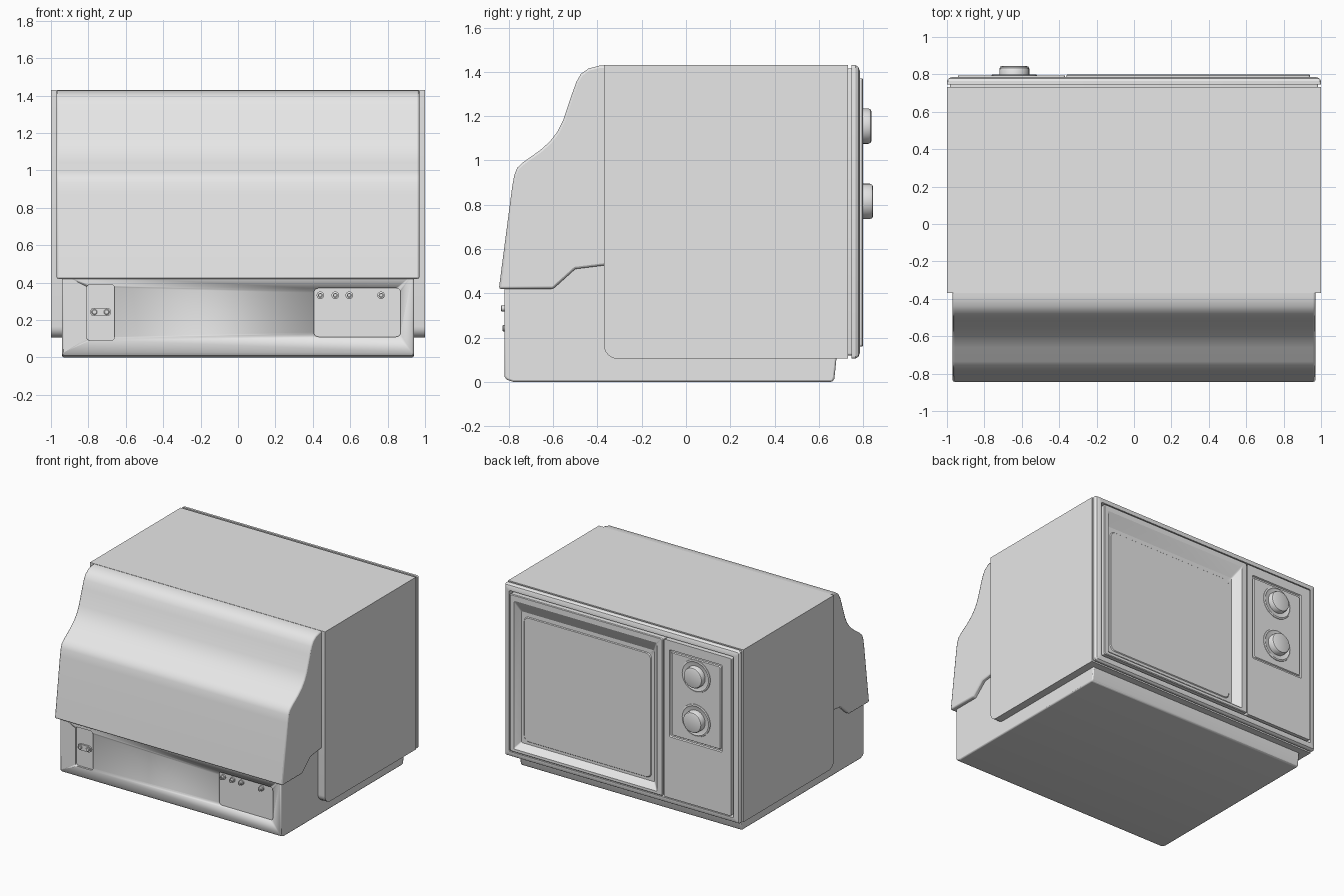
import bpy, bmesh, math

cube = bpy.data.objects.get("Cube")
if cube:
    bpy.data.objects.remove(cube, do_unlink=True)

grey = bpy.data.materials.new("plain_grey")
grey.use_nodes = True
grey.diffuse_color = (0.8, 0.8, 0.8, 1)
grey.node_tree.nodes["Principled BSDF"].inputs["Base Color"].default_value = (0.8, 0.8, 0.8, 1)


def loft(name, loops, closed=False, angle=35):
    """Skin matching loops of points; cap the ends, or join last to first."""
    bm = bmesh.new()
    rings = [[bm.verts.new(p) for p in loop] for loop in loops]
    n = len(rings[0])
    pairs = list(zip(rings, rings[1:]))
    if closed:
        pairs.append((rings[-1], rings[0]))
    else:
        bm.faces.new(rings[0])
        bm.faces.new(rings[-1])
    for a, b in pairs:
        for i in range(n):
            j = (i + 1) % n
            bm.faces.new((a[i], a[j], b[j], b[i]))
    bmesh.ops.recalc_face_normals(bm, faces=bm.faces)
    mesh = bpy.data.meshes.new(name)
    bm.to_mesh(mesh)
    bm.free()
    mesh.materials.append(grey)
    mesh.polygons.foreach_set("use_smooth", [True] * len(mesh.polygons))
    mesh.set_sharp_from_angle(angle=math.radians(angle))
    obj = bpy.data.objects.new(name, mesh)
    bpy.context.scene.collection.objects.link(obj)
    return obj


def rect(y, x0, x1, z0, z1, r=0.01, seg=4):
    """Rounded rectangle facing along y."""
    pts = []
    corners = ((x1 - r, z1 - r), (x0 + r, z1 - r), (x0 + r, z0 + r), (x1 - r, z0 + r))
    for k, (cx, cz) in enumerate(corners):
        for s in range(seg + 1):
            a = math.pi / 2 * (k + s / seg)
            pts.append((cx + r * math.cos(a), y, cz + r * math.sin(a)))
    return pts


def turned(name, x, z, steps, n=32):
    """Round part along y from (radius, y) steps."""
    return loft(name, [[(x + r * math.cos(2 * math.pi * i / n), y,
                         z + r * math.sin(2 * math.pi * i / n)) for i in range(n)]
                       for r, y in steps])


def extrude_x(name, profile, half, bevel=0.0):
    obj = loft(name, [[(x, y, z) for y, z in profile] for x in (-half, half)])
    if bevel:
        mod = obj.modifiers.new("soft_edges", 'BEVEL')
        mod.width, mod.segments = bevel, 2
        mod.limit_method, mod.angle_limit = 'ANGLE', math.radians(40)
    return obj


def cut(target, cutter):
    mod = target.modifiers.new("recess", 'BOOLEAN')
    mod.operation, mod.solver, mod.object = 'DIFFERENCE', 'EXACT', cutter
    cutter.hide_render = True
    bpy.context.view_layer.objects.active = target
    bpy.ops.object.modifier_apply(modifier=mod.name)
    bpy.data.objects.remove(cutter, do_unlink=True)


# Cabinet with rounded lower rear corner
corner = [(-0.31 - 0.06 * math.sin(a), 0.165 - 0.06 * math.cos(a))
          for a in [math.pi / 2 * i / 6 for i in range(7)]]
extrude_x("cabinet", corner + [(-0.37, 1.43), (0.732, 1.43), (0.732, 0.105)], 1.0)
loft("cabinet_groove", [rect(y, -0.985, 0.985, 0.12, 1.415) for y in (0.72, 0.747)])

# Curved rear hood
extrude_x("rear_hood", [
    (-0.30, 1.428), (-0.39, 1.428), (-0.44, 1.415), (-0.475, 1.39), (-0.495, 1.355),
    (-0.515, 1.30), (-0.555, 1.18), (-0.58, 1.13), (-0.615, 1.085), (-0.66, 1.045),
    (-0.735, 0.992), (-0.762, 0.967), (-0.775, 0.935), (-0.785, 0.88), (-0.845, 0.42),
    (-0.60, 0.42), (-0.50, 0.51), (-0.30, 0.535)], 0.97, 0.01)

# Base
base = extrude_x("base", [
    (-0.82, 0.45), (-0.82, 0.025), (-0.81, 0.01), (-0.78, 0.0), (0.66, 0.0),
    (0.67, 0.015), (0.685, 0.16), (-0.30, 0.54), (-0.50, 0.53), (-0.61, 0.45)], 0.94, 0.008)
bpy.context.view_layer.objects.active = base
bpy.ops.object.modifier_apply(modifier="soft_edges")

# Power and connector recesses in the base
cut(base, loft("power_cutter", [rect(y, -0.81, -0.66, 0.09, 0.39, 0.02) for y in (-0.9, -0.805)]))
cut(base, loft("jack_cutter", [rect(y, 0.405, 0.87, 0.11, 0.37, 0.025) for y in (-0.9, -0.805)]))
loft("power_socket", [rect(y, -0.79, -0.68, 0.22, 0.265, 0.02) for y in (-0.80, -0.818)])
for side in (-1, 1):
    turned("power_pin", -0.735 + side * 0.033, 0.2425,
           [(0.015, -0.80), (0.015, -0.825), (0.011, -0.828)], 16)
for x in (0.44, 0.52, 0.595, 0.765):
    turned("jack", x, 0.332, [(0.02, -0.80), (0.02, -0.815), (0.013, -0.817),
                              (0.013, -0.834), (0.007, -0.836), (0.007, -0.822)], 16)

# Front rim
loft("front_rim", [
    rect(0.747, -1, 1, 0.105, 1.43, 0.012), rect(0.765, -1, 1, 0.105, 1.43, 0.012),
    rect(0.778, -0.992, 0.992, 0.113, 1.422, 0.012),
    rect(0.785, -0.975, 0.975, 0.13, 1.405, 0.012),
    rect(0.785, -0.955, 0.955, 0.147, 1.385, 0.01),
    rect(0.747, -0.955, 0.955, 0.147, 1.385, 0.01)], closed=True, angle=25)

# Screen surround with sloping walls and raised screen
loft("screen_surround", [
    rect(0.735, -0.36, 0.94, 0.16, 1.37), rect(0.795, -0.36, 0.94, 0.16, 1.37),
    rect(0.80, -0.355, 0.935, 0.165, 1.365),
    rect(0.80, -0.315, 0.905, 0.185, 1.325),
    rect(0.752, -0.26, 0.875, 0.225, 1.235),
    rect(0.752, -0.235, 0.85, 0.245, 1.205, 0.04),
    rect(0.758, -0.23, 0.845, 0.25, 1.20, 0.04)], angle=25)

# Control section with inset plate
loft("control_section", [
    rect(0.735, -0.94, -0.37, 0.16, 1.37), rect(0.795, -0.94, -0.37, 0.16, 1.37),
    rect(0.795, -0.865, -0.415, 0.63, 1.30),
    rect(0.785, -0.86, -0.42, 0.635, 1.295),
    rect(0.785, -0.85, -0.43, 0.645, 1.285),
    rect(0.793, -0.845, -0.435, 0.65, 1.28)], angle=25)

# Knobs with raised collars
for name, z, tip in (("upper_knob", 1.155, 0.838), ("lower_knob", 0.815, 0.845)):
    turned(name + "_collar", -0.64, z, [(0.125, 0.788), (0.122, 0.797), (0.112, 0.80),
                                        (0.10, 0.795)])
    turned(name, -0.64, z, [(0.08, 0.785), (0.08, tip - 0.015), (0.075, tip - 0.004),
                            (0.065, tip)])
